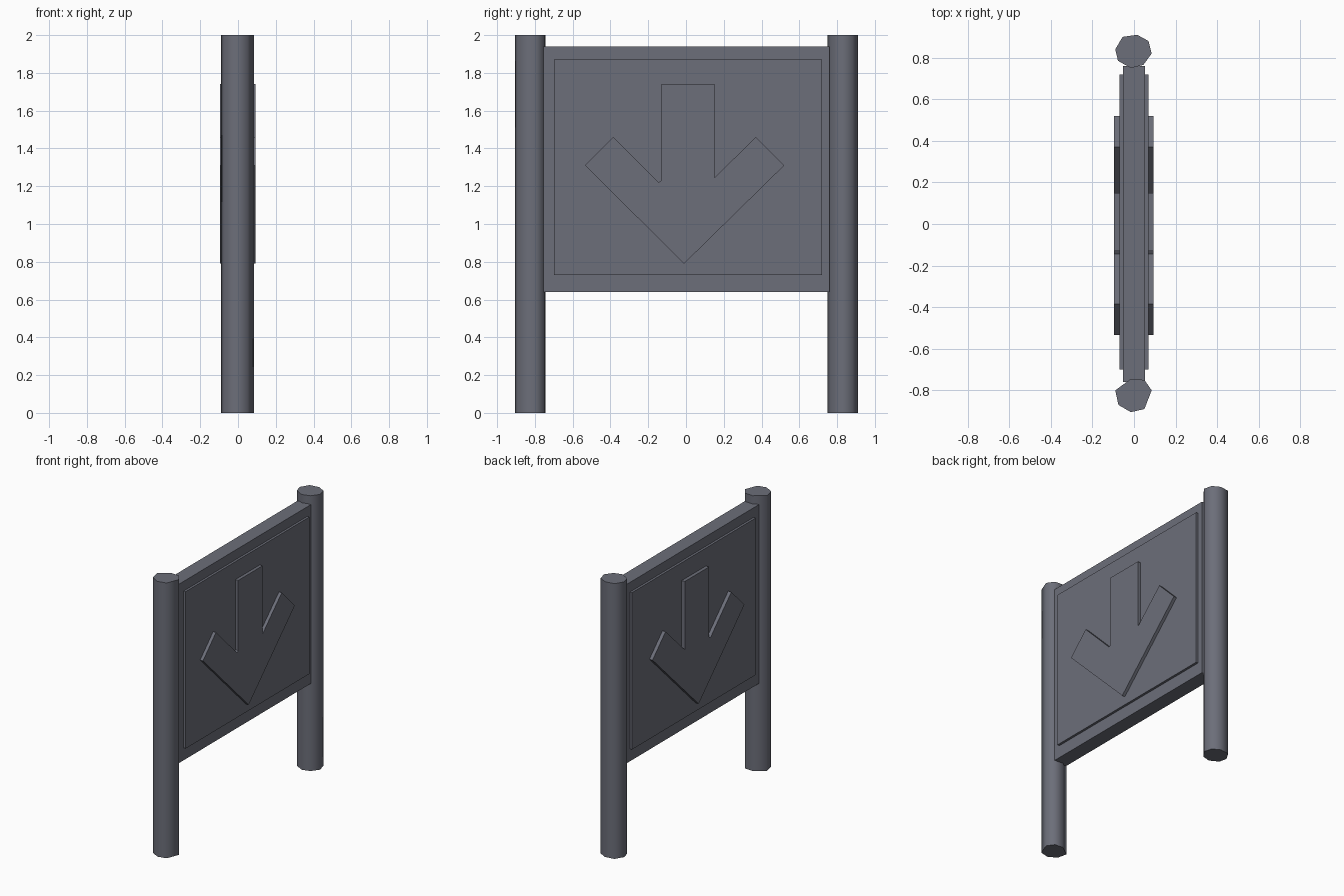
import bpy
import bmesh
import math

if "Cube" in bpy.data.objects:
    bpy.data.objects.remove(bpy.data.objects["Cube"])

slate = bpy.data.materials.new("slate_grey")
slate.diffuse_color = (0.15, 0.157, 0.192, 1)
slate.use_nodes = True
slate.node_tree.nodes["Principled BSDF"].inputs["Base Color"].default_value = slate.diffuse_color


def prism(name, points, direction, smooth_angle=None):
    """Extrude a closed 3D outline along a direction."""
    bm = bmesh.new()
    base = bm.faces.new([bm.verts.new(p) for p in points])
    ext = bmesh.ops.extrude_face_region(bm, geom=[base], use_keep_orig=True)
    moved = [v for v in ext["geom"] if isinstance(v, bmesh.types.BMVert)]
    bmesh.ops.translate(bm, verts=moved, vec=direction)
    bmesh.ops.recalc_face_normals(bm, faces=bm.faces)
    mesh = bpy.data.meshes.new(name)
    bm.to_mesh(mesh)
    bm.free()
    mesh.materials.append(slate)
    obj = bpy.data.objects.new(name, mesh)
    bpy.context.collection.objects.link(obj)
    if smooth_angle:
        bpy.ops.object.select_all(action="DESELECT")
        obj.select_set(True)
        bpy.context.view_layer.objects.active = obj
        bpy.ops.object.shade_smooth_by_angle(angle=math.radians(smooth_angle))
    return obj


def plate(name, outline, x0, x1):
    """Extrude a (y, z) outline through the sign's thickness."""
    return prism(name, [(x0, y, z) for y, z in outline], (x1 - x0, 0, 0))


def rect(y0, y1, z0, z1):
    return [(y0, z0), (y1, z0), (y1, z1), (y0, z1)]


# Roughly hewn round posts
far_profile = [(-.09, .84), (-.055, .90), (.015, .91), (.07, .88),
               (.085, .82), (.045, .765), (-.015, .75), (-.077, .785)]
near_profile = [(-.09, -.80), (-.015, -.745), (.05, -.75), (.085, -.80),
                (.05, -.89), (-.015, -.905), (-.075, -.87)]
for name, profile in (("far_post", far_profile), ("near_post", near_profile)):
    prism(name, [(x, y, 0) for x, y in profile], (0, 0, 2), 75)

# Board between the posts, with a raised panel on both sides
plate("board", rect(-.76, .76, .64, 1.94), -.053, .053)
plate("raised_panel", rect(-.70, .72, .73, 1.87), -.07, .07)

# Downward arrow standing out on both sides
arrow = [(-.01, .79), (.52, 1.31), (.37, 1.46), (.15, 1.245), (.15, 1.74),
         (-.13, 1.74), (-.13, 1.23), (-.145, 1.22), (-.385, 1.46), (-.535, 1.31)]
plate("arrow", arrow, -.095, .093)
